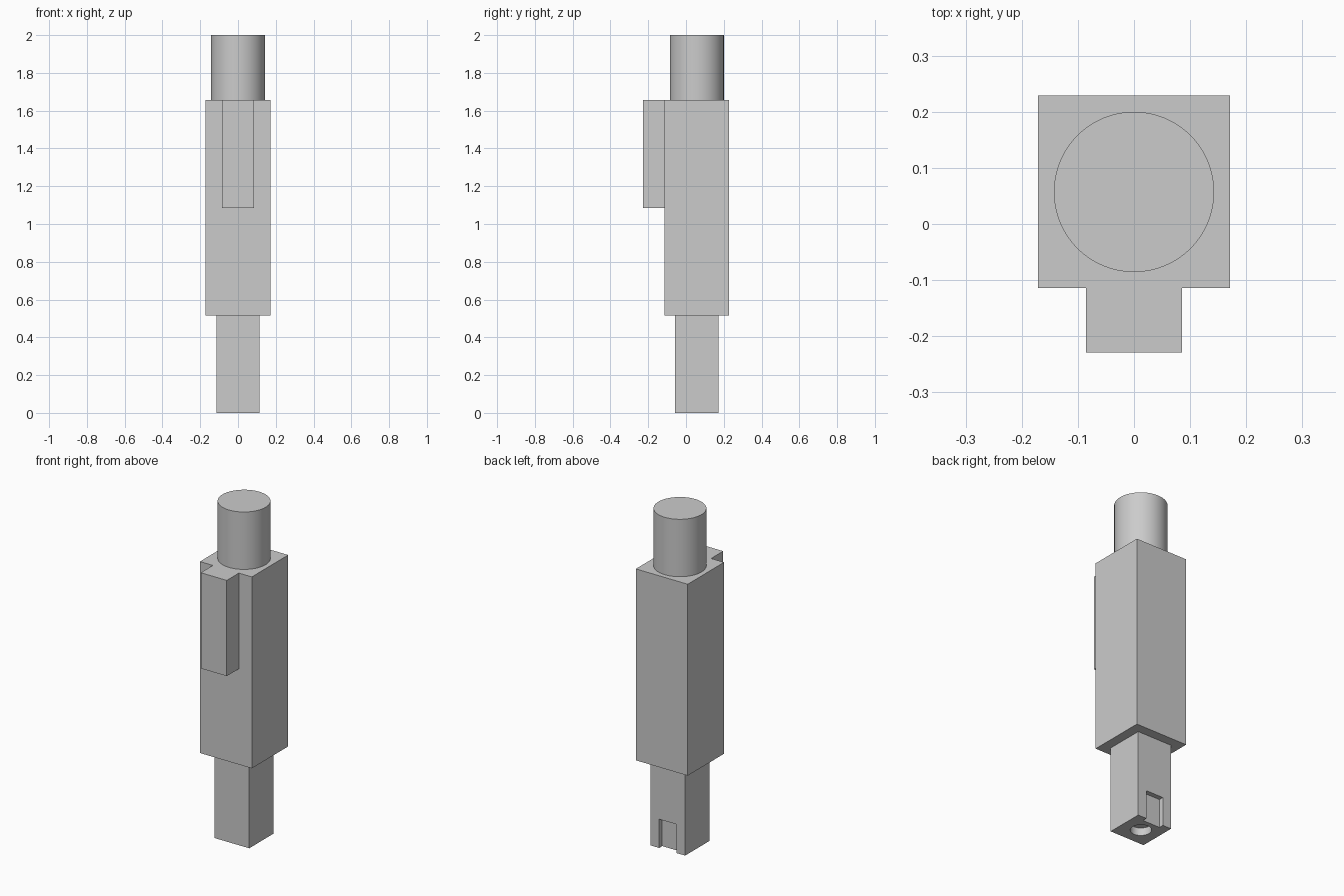
import bpy

cube = bpy.data.objects.get("Cube")
if cube:
    bpy.data.objects.remove(cube, do_unlink=True)

U = 2 / 17.5          # design unit: the part is 17.5 units tall
AXIS_Y = U / 2        # shaft axis, offset back to balance the key

grey = bpy.data.materials.new("plain grey")
grey.use_nodes = True
colour = (0.6, 0.6, 0.6, 1)
grey.diffuse_color = colour
grey.node_tree.nodes["Principled BSDF"].inputs["Base Color"].default_value = colour


def finish(name):
    obj = bpy.context.object
    obj.name = name
    obj.data.materials.append(grey)
    return obj


def box(name, width, y0, y1, z0, z1):
    """Box centred on x, given in design units."""
    bpy.ops.mesh.primitive_cube_add(size=1, location=(0, (y0 + y1) / 2 * U, (z0 + z1) / 2 * U))
    obj = bpy.context.object
    obj.scale = (width * U, (y1 - y0) * U, (z1 - z0) * U)
    bpy.ops.object.transform_apply(location=False, rotation=False, scale=True)
    return finish(name)


def rod(name, radius, z0, z1):
    """Upright cylinder on the shaft axis, given in design units."""
    bpy.ops.mesh.primitive_cylinder_add(vertices=64, radius=radius * U, depth=(z1 - z0) * U,
                                        location=(0, AXIS_Y, (z0 + z1) / 2 * U))
    bpy.ops.object.shade_smooth_by_angle()
    return finish(name)


def cut(target, cutter):
    """Subtract the cutter and remove it."""
    cutter.hide_render = True
    mod = target.modifiers.new("cut", "BOOLEAN")
    mod.operation = "DIFFERENCE"
    mod.solver = "EXACT"
    mod.object = cutter
    bpy.context.view_layer.objects.active = target
    bpy.ops.object.modifier_apply(modifier=mod.name)
    bpy.data.objects.remove(cutter, do_unlink=True)


# Square body, front key and round top shaft
box("body", 3, -1, 2, 4.5, 14.5)
box("front_key", 1.5, -2, -1, 9.5, 14.5)
rod("top_shaft", 1.25, 14.5, 17.5)

# Square lower peg with a shallow back notch and a blind hole underneath
peg = box("lower_peg", 2, -0.5, 1.5, 0, 4.5)
cut(peg, box("notch_cutter", 1, 1.25, 2, -1, 1.5))
cut(peg, rod("hole_cutter", 0.5, -1, 0.4))
bpy.ops.object.select_all(action="DESELECT")
peg.select_set(True)
bpy.context.view_layer.objects.active = peg
bpy.ops.object.shade_smooth_by_angle()
